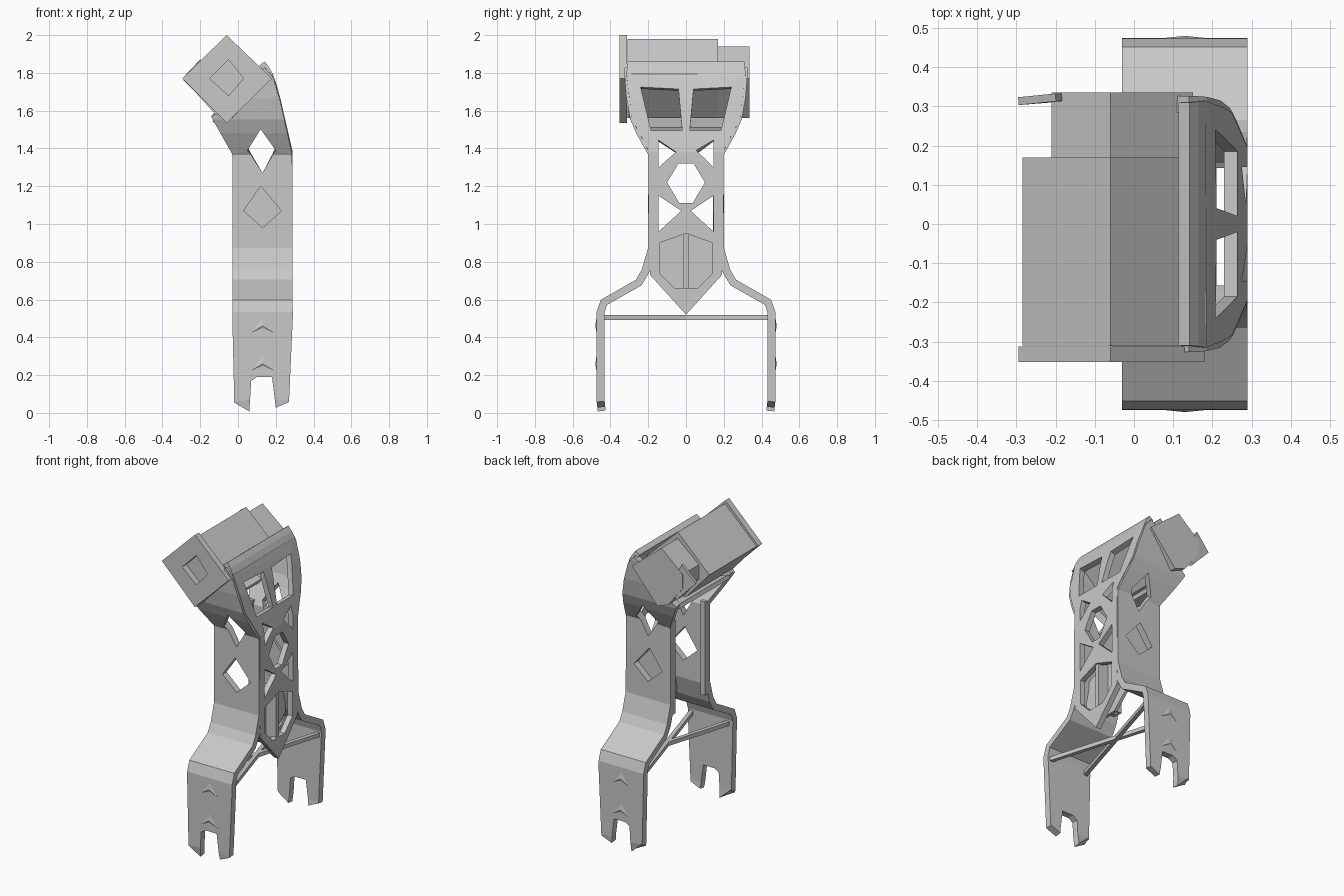
import bpy, bmesh, math
from mathutils import Vector
from mathutils.geometry import tessellate_polygon

cube = bpy.data.objects.get("Cube")
if cube:
    bpy.data.objects.remove(cube, do_unlink=True)

grey = bpy.data.materials.new("light_grey")
grey.use_nodes = True
grey.diffuse_color = (0.58, 0.58, 0.58, 1)
bsdf = next(n for n in grey.node_tree.nodes if n.type == "BSDF_PRINCIPLED")
bsdf.inputs["Base Color"].default_value = (0.58, 0.58, 0.58, 1)
bsdf.inputs["Roughness"].default_value = 0.7


def finish(name, bm):
    bmesh.ops.recalc_face_normals(bm, faces=bm.faces)
    mesh = bpy.data.meshes.new(name)
    bm.to_mesh(mesh)
    bm.free()
    mesh.materials.append(grey)
    obj = bpy.data.objects.new(name, mesh)
    bpy.context.collection.objects.link(obj)
    return obj


def along(table, z):
    """Read a bent profile, given as (z, offset) pairs, at height z."""
    for (z0, a), (z1, b) in zip(table, table[1:]):
        if z <= z1:
            return a + (b - a) * (z - z0) / (z1 - z0)
    return table[-1][1]


def panel(name, outline, holes, place, bends=(), thickness=0.035):
    """Flat sheet with holes, folded at the bend heights and thickened."""
    loops = [[Vector((u, v, 0)) for u, v in loop] for loop in [outline] + holes]
    points = [p for loop in loops for p in loop]
    bm = bmesh.new()
    verts = [bm.verts.new(p) for p in points]
    for tri in tessellate_polygon(loops):
        bm.faces.new([verts[i] for i in tri])
    for level, _ in bends:
        geom = bm.verts[:] + bm.edges[:] + bm.faces[:]
        bmesh.ops.bisect_plane(bm, geom=geom, plane_co=(0, level, 0), plane_no=(0, 1, 0))
    for v in bm.verts:
        v.co = place(v.co.x, v.co.y)
    obj = finish(name, bm)
    solid = obj.modifiers.new("thickness", "SOLIDIFY")
    solid.thickness = thickness
    solid.offset = 0
    return obj


def prism(name, outline, y0, y1):
    """Solid with an x-z outline running along y."""
    bm = bmesh.new()
    face = bm.faces.new([bm.verts.new((x, y0, z)) for x, z in outline])
    out = bmesh.ops.extrude_face_region(bm, geom=[face])
    moved = [g for g in out["geom"] if isinstance(g, bmesh.types.BMVert)]
    bmesh.ops.translate(bm, verts=moved, vec=(0, y1 - y0, 0))
    return finish(name, bm)


def bar(name, a, b, width, depth):
    a, b = Vector(a), Vector(b)
    bm = bmesh.new()
    bmesh.ops.create_cube(bm, size=1)
    bmesh.ops.scale(bm, vec=(width, depth, (b - a).length), verts=bm.verts)
    obj = finish(name, bm)
    obj.location = (a + b) / 2
    obj.rotation_mode = "QUATERNION"
    obj.rotation_quaternion = (b - a).to_track_quat("Z", "Y")
    return obj


def both(half):
    """Mirror a half outline into a closed symmetric one."""
    return half + [(-u, v) for u, v in reversed(half) if abs(u) > 0.001]


# Fold profiles of the side walls and the front wall
side_bend = [(0, 0.445), (0.07, 0.453), (0.53, 0.453), (0.585, 0.435), (0.69, 0.25),
             (0.75, 0.215), (0.87, 0.18), (1.37, 0.178), (1.43, 0.212), (1.49, 0.245),
             (1.56, 0.275), (1.67, 0.295), (1.80, 0.305), (2.0, 0.31)]
front_bend = [(0.5, 0.272), (1.38, 0.272), (1.65, 0.21), (1.78, 0.175), (1.82, 0.15),
              (1.86, 0.12)]

# Side walls with forked feet
wall = [(-0.02, 0.07), (0.06, 0.01), (0.07, 0.17), (0.1, 0.19), (0.18, 0.19), (0.2, 0.03),
        (0.27, 0.06), (0.29, 0.5), (0.287, 1.38), (0.225, 1.65), (0.185, 1.78), (0.14, 1.83),
        (-0.14, 1.57), (-0.03, 1.38), (-0.03, 0.5)]
upper_hole = [(0.05, 1.4), (0.12, 1.51), (0.2, 1.4), (0.13, 1.27)]
diamond = [(0.03, 1.07), (0.12, 1.2), (0.23, 1.07), (0.13, 0.98)]
for side, s in (("right", -1), ("left", 1)):
    panel(f"{side}_side_wall", wall, [upper_hole, diamond],
          lambda x, z, s=s: Vector((x, s * along(side_bend, z), z)), side_bend, 0.042)
    # Inward lip along the open rear edge
    bar(f"{side}_rear_lip", (-0.015, s * 0.172, 0.8), (-0.015, s * 0.172, 1.4), 0.03, 0.045)
panel("left_pocket_floor", [(-0.01, 1.07), (0.12, 1.23), (0.26, 1.07), (0.13, 0.95)], [],
      lambda x, z: Vector((x, 0.15, z)), thickness=0.015)

# Raised facets on the shins
for name, s in (("right_shin_facet", -1), ("left_shin_facet", 1)):
    for i, z in enumerate((0.24, 0.44)):
        bm = bmesh.new()
        tip = bm.verts.new((0.13, s * 0.48, z + 0.02))
        base = [bm.verts.new((x, s * 0.47, h)) for x, h in
                ((0.03, z - 0.04), (0.13, z), (0.23, z - 0.04), (0.13, z + 0.09))]
        for a, b in zip(base, base[1:] + base[:1]):
            bm.faces.new((a, b, tip))
        bm.faces.new(base)
        finish(f"{name}_{i}", bm)

# Front truss wall
front = both([(0, 0.52), (0.19, 0.73), (0.195, 0.87), (0.19, 1.37),
              (0.285, 1.55), (0.315, 1.78), (0.31, 1.85)])
window = [(0.04, 1.71), (0.24, 1.72), (0.185, 1.49), (0.02, 1.49)]
upper_tri = [(0.145, 1.44), (0.145, 1.3), (0.055, 1.38)]
lower_tri = [(0.145, 1.15), (0.145, 0.96), (0.025, 1.07)]
holes = [[(s * u, v) for u, v in h] for h in (window, upper_tri, lower_tri) for s in (1, -1)]
holes.append(both([(0.04, 1.32), (0.1, 1.22), (0.035, 1.11)]))
holes.append(both([(0, 0.95), (0.14, 0.9), (0.14, 0.74), (0.06, 0.66)]))
panel("front_truss", front, holes,
      lambda y, z: Vector((along(front_bend, z), y, z)), front_bend)

# Recessed compartment behind the lowest opening, with its upright rib
panel("compartment_back", both([(0, 0.98), (0.18, 0.92), (0.18, 0.73), (0.07, 0.63)]), [],
      lambda y, z: Vector((0.2, y, z)), thickness=0.02)
bar("compartment_rib", (0.21, 0, 0.65), (0.21, 0, 0.96), 0.14, 0.028)

# Crossed tie bars between the legs
bar("tie_bar_a", (0, -0.45, 0.505), (0.27, 0.45, 0.505), 0.025, 0.025)
bar("tie_bar_b", (0.27, -0.45, 0.505), (0, 0.45, 0.505), 0.025, 0.025)

# Tilted head block with a chamfered rear end
prism("head_block", [(-0.06, 1.98), (-0.285, 1.765), (-0.12, 1.58), (-0.03, 1.56),
                     (0.16, 1.77)], -0.31, 0.17)
prism("head_rear_block", [(-0.06, 1.94), (-0.21, 1.81), (-0.21, 1.72), (-0.11, 1.59),
                          (-0.03, 1.56), (0.15, 1.77)], 0.17, 0.335)
panel("head_rear_flap", [(-0.295, 1.77), (-0.2, 1.87), (-0.15, 1.75), (-0.16, 1.63)], [],
      lambda x, z: Vector((x, 0.325 + 0.1 * min(0, x + 0.18), z)), thickness=0.02)

# Plate under the head joining the side walls
panel("head_floor", [(-0.13, -0.26), (0.0, -0.23), (0.0, 0.23), (-0.13, 0.26)], [],
      lambda x, y: Vector((x, y, 1.5 - 0.4 * x)), thickness=0.025)

# Square end cover with a recess
panel("head_end_cover", [(-0.06, 2.0), (-0.295, 1.77), (-0.06, 1.535), (0.18, 1.77)],
      [[(-0.05, 1.87), (-0.15, 1.77), (-0.05, 1.68), (0.03, 1.77)]],
      lambda x, z: Vector((x, -0.332, z)), thickness=0.04)
